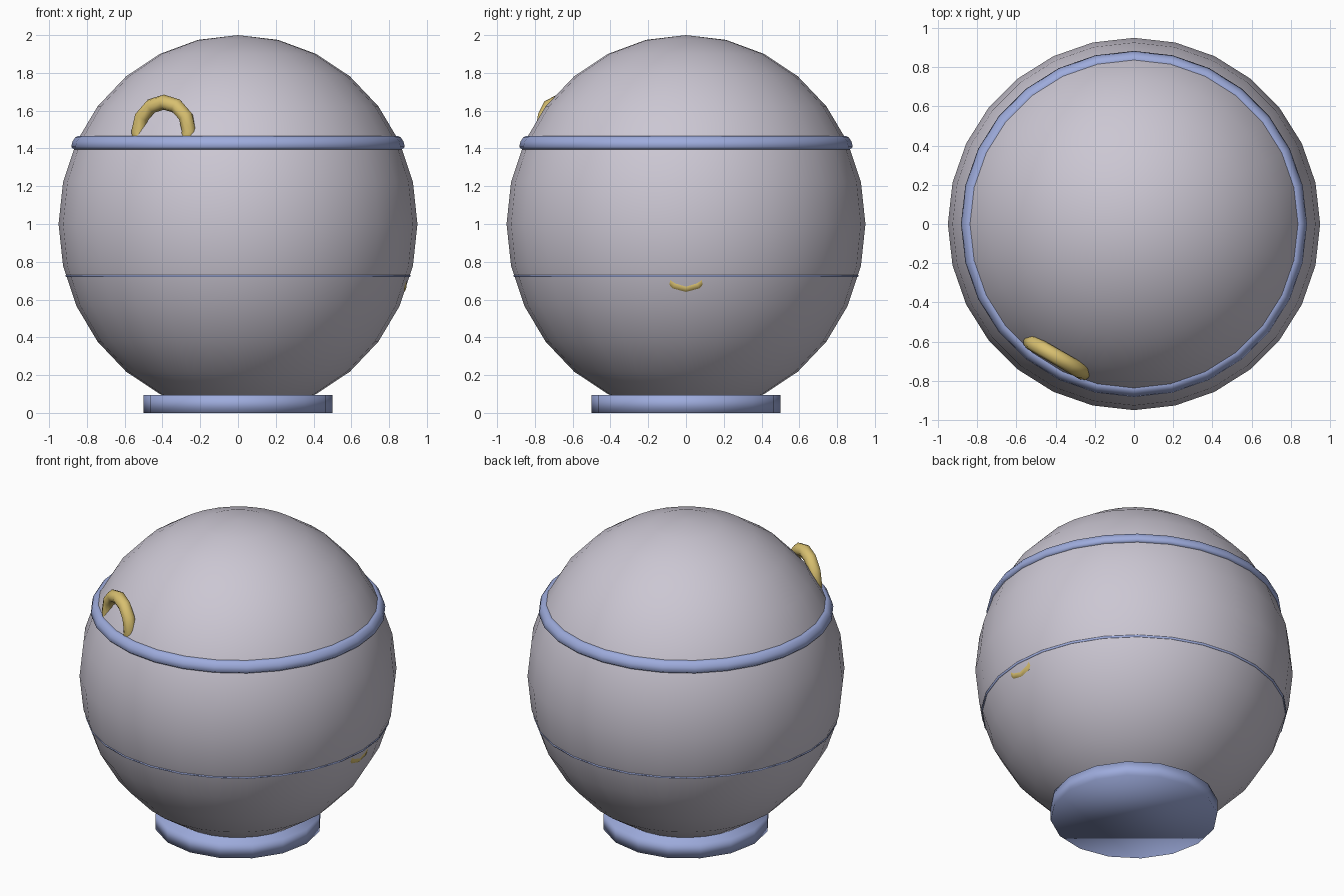
import bpy
import bmesh
import math
from mathutils import Matrix, Vector

cube = bpy.data.objects.get("Cube")
if cube:
    bpy.data.objects.remove(cube, do_unlink=True)

SIDES = 28


def make_material(name, rgb):
    mat = bpy.data.materials.new(name)
    mat.use_nodes = True
    color = (*rgb, 1.0)
    mat.diffuse_color = color
    mat.node_tree.nodes["Principled BSDF"].inputs["Base Color"].default_value = color
    return mat


grey = make_material("pale lavender grey", (0.60, 0.57, 0.65))
blue = make_material("soft blue", (0.34, 0.41, 0.72))
gold = make_material("pale gold", (0.68, 0.52, 0.16))


def finish(bm, name, mat):
    bmesh.ops.recalc_face_normals(bm, faces=bm.faces)
    for face in bm.faces:
        face.smooth = True
    mesh = bpy.data.meshes.new(name)
    bm.to_mesh(mesh)
    bm.free()
    mesh.materials.append(mat)
    obj = bpy.data.objects.new(name, mesh)
    bpy.context.collection.objects.link(obj)
    return obj


def loft_loops(bm, loops):
    """Join closed cross-sections, in order, into a closed ring."""
    for a, b in zip(loops, loops[1:] + loops[:1]):
        for i in range(len(a)):
            j = (i + 1) % len(a)
            bm.faces.new((a[i], a[j], b[j], b[i]))


def band(name, profile, mat, sides=SIDES):
    """Revolve a closed (radius, height) profile around z."""
    bm = bmesh.new()
    loops = []
    for k in range(sides):
        a = math.tau * k / sides
        loops.append([bm.verts.new((r * math.cos(a), r * math.sin(a), z))
                      for r, z in profile])
    loft_loops(bm, loops)
    return finish(bm, name, mat)


def handle(name, angle, distance, height, major, minor, mat):
    """Upright ring sunk into the shell, facing outward at the given angle."""
    out = Vector((math.cos(angle), math.sin(angle), 0))
    side = Vector((-out.y, out.x, 0))
    up = Vector((0, 0, 1))
    center = out * distance + up * height
    bm = bmesh.new()
    loops = []
    for k in range(12):
        a = math.tau * k / 12
        spoke = side * math.cos(a) + up * math.sin(a)
        loop = []
        for m in range(8):
            b = math.tau * m / 8
            loop.append(bm.verts.new(center + spoke * (major + minor * math.cos(b))
                                     + out * minor * math.sin(b)))
        loops.append(loop)
    loft_loops(bm, loops)
    return finish(bm, name, mat)


# Round shell, slightly taller than wide
bm = bmesh.new()
bmesh.ops.create_uvsphere(bm, u_segments=SIDES, v_segments=14, radius=1.0)
bmesh.ops.transform(bm, verts=bm.verts,
                    matrix=Matrix.Translation((0, 0, 1)) @ Matrix.Diagonal((0.95, 0.95, 1, 1)))
finish(bm, "round_shell", grey)

# Foot disc
bm = bmesh.new()
bmesh.ops.create_cone(bm, cap_ends=True, segments=16, radius1=0.5, radius2=0.5,
                      depth=0.095, matrix=Matrix.Translation((0, 0, 0.0475)))
finish(bm, "foot_disc", blue)

# Thick rounded rim band and thin lower seam
band("rim_band", [(0.82, 1.395), (0.868, 1.395), (0.883, 1.408), (0.876, 1.437),
                  (0.862, 1.458), (0.846, 1.466), (0.81, 1.466)], blue)
band("lower_seam", [(0.88, 0.73), (0.914, 0.73), (0.911, 0.719), (0.88, 0.719)], blue)

# Sunken ring handles
handle("upper_handle", math.radians(240), 0.785, 1.49, 0.155, 0.04, gold)
handle("lower_handle", 0.0, 0.862, 0.783, 0.12, 0.03, gold)
